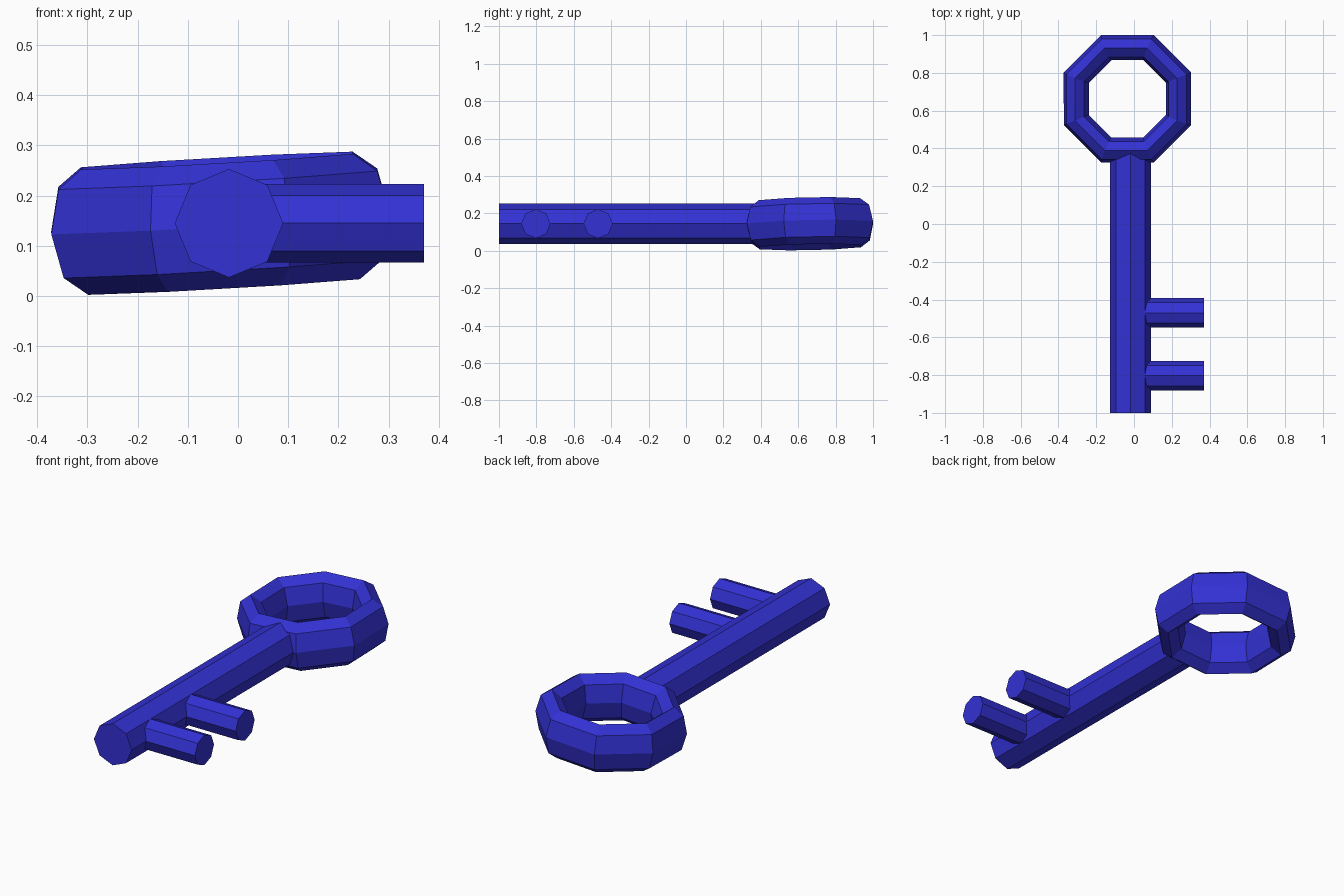
import bpy, bmesh, math
from mathutils import Matrix, Vector

if "Cube" in bpy.data.objects:
    bpy.data.objects.remove(bpy.data.objects["Cube"])

blue = bpy.data.materials.new("royal blue")
blue.diffuse_color = (0.033, 0.031, 0.66, 1)
blue.use_nodes = True
blue.node_tree.nodes["Principled BSDF"].inputs["Base Color"].default_value = blue.diffuse_color


def finish(bm, name):
    bmesh.ops.recalc_face_normals(bm, faces=bm.faces)
    mesh = bpy.data.meshes.new(name)
    bm.to_mesh(mesh)
    bm.free()
    mesh.materials.append(blue)
    obj = bpy.data.objects.new(name, mesh)
    bpy.context.collection.objects.link(obj)
    return obj


def rod(name, start, end, radius):
    """Eight-sided rod with one edge facing straight up."""
    a, b = Vector(start), Vector(end)
    bm = bmesh.new()
    bmesh.ops.create_cone(bm, cap_ends=True, segments=8, radius1=radius,
                          radius2=radius, depth=(b - a).length)
    turn = (b - a).to_track_quat('Z', 'Y').to_matrix().to_4x4()
    bmesh.ops.transform(bm, verts=bm.verts,
                        matrix=Matrix.Translation((a + b) / 2) @ turn)
    return finish(bm, name)


# Shaft and the two teeth
rod("shaft", (-0.018, -1.0, 0.145), (-0.018, 0.40, 0.145), 0.108)
for i, y in enumerate((-0.803, -0.47)):
    rod(f"tooth_{i + 1}", (0.0, y, 0.145), (0.37, y, 0.145), 0.078)

# Handle: octagonal ring with a tall eight-sided section, slightly tilted
bm = bmesh.new()
N = 8
rings = []
for i in range(N):
    a = math.tau * (i + 0.5) / N
    ring = []
    for j in range(N):
        t = math.tau * j / N
        r = (0.271 + 0.0665 * math.cos(t)) / math.cos(math.pi / N)
        ring.append(bm.verts.new((r * math.cos(a), r * math.sin(a),
                                  0.125 * math.sin(t))))
    rings.append(ring)
for i in range(N):
    p, q = rings[i], rings[(i + 1) % N]
    for j in range(N):
        k = (j + 1) % N
        bm.faces.new((p[j], q[j], q[k], p[k]))
handle = finish(bm, "handle_ring")
handle.location = (-0.035, 0.6625, 0.145)
handle.rotation_euler = (math.radians(1.15), math.radians(-3.3), 0)
